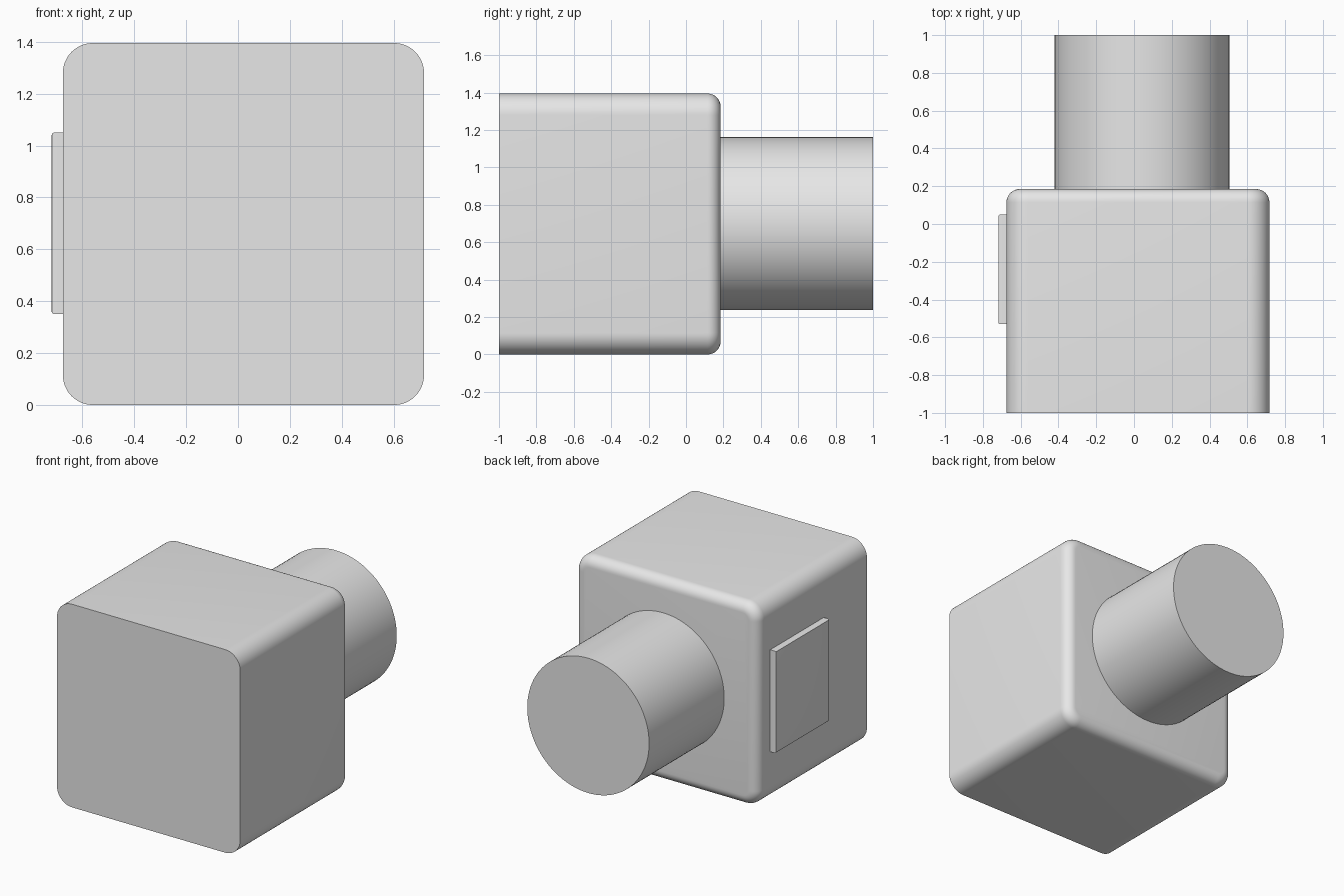
import bpy
import bmesh
from math import radians
from mathutils import Matrix, Vector

default = bpy.data.objects.get("Cube")
if default:
    bpy.data.objects.remove(default, do_unlink=True)

grey = bpy.data.materials.new("light grey")
grey.use_nodes = True
grey.diffuse_color = (0.8, 0.8, 0.8, 1)
grey.node_tree.nodes["Principled BSDF"].inputs["Base Color"].default_value = (0.8, 0.8, 0.8, 1)


def finish(bm, name):
    bmesh.ops.recalc_face_normals(bm, faces=bm.faces)
    mesh = bpy.data.meshes.new(name)
    bm.to_mesh(mesh)
    bm.free()
    mesh.materials.append(grey)
    obj = bpy.data.objects.new(name, mesh)
    bpy.context.collection.objects.link(obj)
    bpy.ops.object.select_all(action='DESELECT')
    obj.select_set(True)
    bpy.context.view_layer.objects.active = obj
    bpy.ops.object.shade_smooth_by_angle(angle=radians(30))
    return obj


def box(low, high):
    low, high = Vector(low), Vector(high)
    bm = bmesh.new()
    size = Matrix.Diagonal((high - low).to_4d())
    bmesh.ops.create_cube(bm, size=1, matrix=Matrix.Translation((low + high) / 2) @ size)
    return bm


def round_edges(bm, rule, radius, segments):
    edges = [e for e in bm.edges if rule(*e.verts)]
    bmesh.ops.bevel(bm, geom=edges, offset=radius, segments=segments,
                    profile=0.5, affect='EDGES', clamp_overlap=True)


# Block: four long edges rounded, then the rim of the back face
back = 0.185
bm = box((-0.675, -1, 0), (0.717, back, 1.395))
round_edges(bm, lambda a, b: abs(a.co.y - b.co.y) > 0.5, 0.115, 12)
round_edges(bm, lambda a, b: min(a.co.y, b.co.y) > back - 0.001, 0.07, 8)
finish(bm, "body")

# Round barrel on the back
bm = bmesh.new()
start, end = back - 0.005, 1.0
place = Matrix.Translation((0.043, (start + end) / 2, 0.7)) @ Matrix.Rotation(radians(90), 4, 'X')
bmesh.ops.create_cone(bm, cap_ends=True, segments=96, radius1=0.463, radius2=0.463,
                      depth=end - start, matrix=place)
finish(bm, "barrel")

# Thin side plate with softened outer rim
outer = -0.718
bm = box((outer, -0.53, 0.35), (-0.67, 0.05, 1.05))
round_edges(bm, lambda a, b: max(a.co.x, b.co.x) < outer + 0.001, 0.009, 3)
finish(bm, "side_plate")
